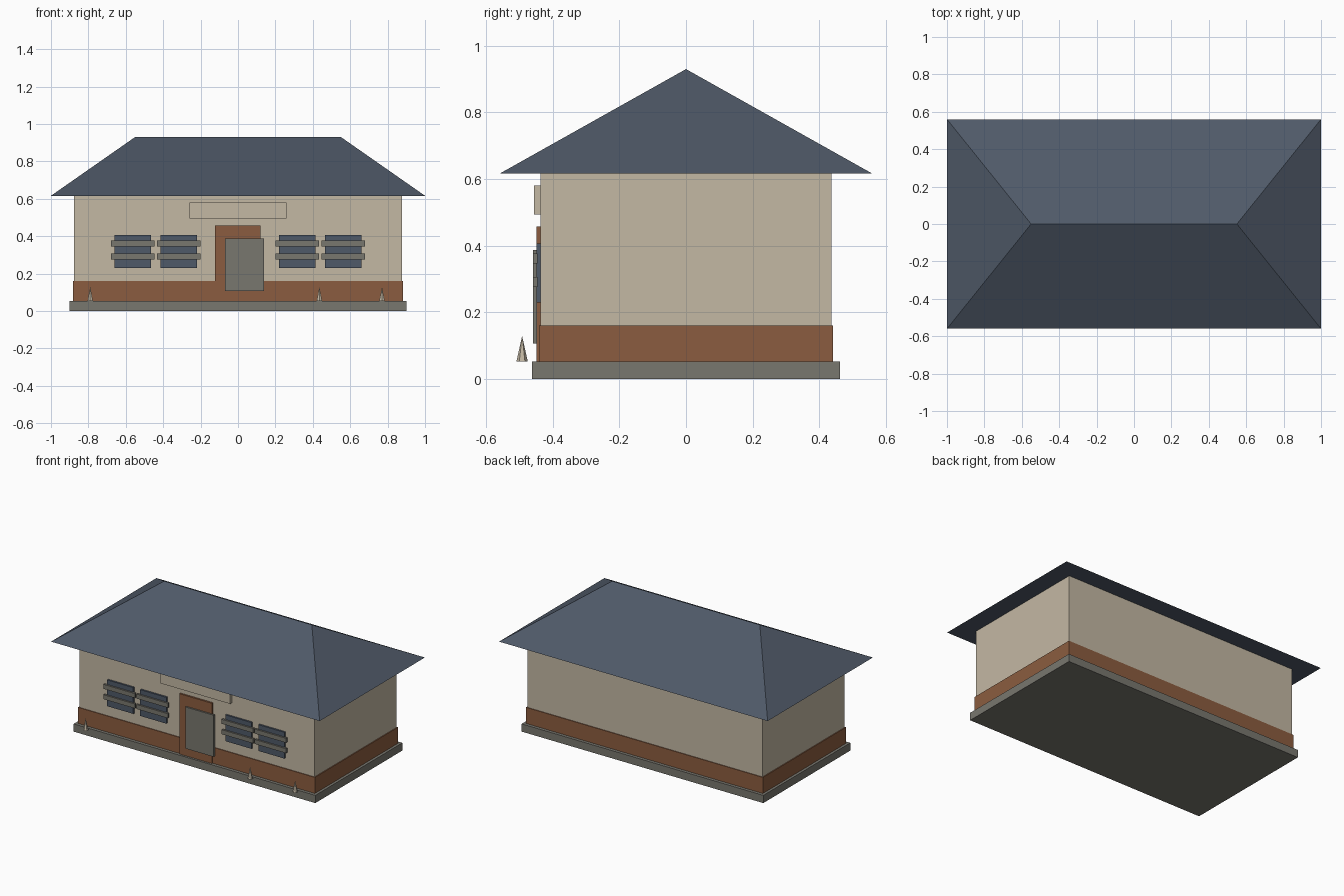
import bpy, bmesh, math

if "Cube" in bpy.data.objects:
    bpy.data.objects.remove(bpy.data.objects["Cube"])


def material(name, rgb):
    m = bpy.data.materials.new(name)
    m.diffuse_color = (*rgb, 1.0)
    m.use_nodes = True
    m.node_tree.nodes["Principled BSDF"].inputs["Base Color"].default_value = m.diffuse_color
    return m


CREAM = material("cream_wall", (0.55, 0.48, 0.37))
BRICK = material("brick_brown", (0.26, 0.108, 0.05))
STONE = material("stone_grey", (0.19, 0.184, 0.158))
SLATE = material("slate_blue", (0.078, 0.10, 0.138))


def finish(bm, name, mat):
    bmesh.ops.recalc_face_normals(bm, faces=bm.faces[:])
    me = bpy.data.meshes.new(name)
    bm.to_mesh(me)
    bm.free()
    me.materials.append(mat)
    ob = bpy.data.objects.new(name, me)
    bpy.context.collection.objects.link(ob)
    return ob


def box(name, mat, x, y, z):
    """Box from (min, max) ranges on each axis."""
    bm = bmesh.new()
    bmesh.ops.create_cube(bm, size=1)
    for v in bm.verts:
        v.co = [r[0] if c < 0 else r[1] for c, r in zip(v.co, (x, y, z))]
    return finish(bm, name, mat)


# Foundation, brick band and walls
box("foundation_slab", STONE, (-0.90, 0.90), (-0.463, 0.463), (0, 0.052))
box("brick_band", BRICK, (-0.882, 0.882), (-0.442, 0.442), (0.05, 0.16))
box("walls", CREAM, (-0.876, 0.876), (-0.437, 0.437), (0.05, 0.618))

# Hipped roof: box whose top is pinched into a ridge
bm = bmesh.new()
bmesh.ops.create_cube(bm, size=1)
for v in bm.verts:
    sx, sy = math.copysign(1, v.co.x), math.copysign(1, v.co.y)
    v.co = (0.55 * sx, 0, 0.93) if v.co.z > 0 else (sx, 0.56 * sy, 0.616)
bmesh.ops.remove_doubles(bm, verts=bm.verts[:], dist=0.001)
finish(bm, "hip_roof", SLATE)

# Doorway surround, open door leaf, blank board above
box("door_surround", BRICK, (-0.122, 0.12), (-0.449, -0.43), (0.052, 0.458))
box("door_leaf", STONE, (-0.07, 0.14), (-0.46, -0.447), (0.107, 0.387))
box("blank_board", CREAM, (-0.26, 0.26), (-0.456, -0.436), (0.494, 0.58))

# Windows with two boards across each
for i, cx in enumerate((-0.563, -0.317, 0.317, 0.563), 1):
    box(f"window_{i}", SLATE, (cx - 0.097, cx + 0.097), (-0.449, -0.436), (0.23, 0.407))
    for j, cz in enumerate((0.291, 0.361), 1):
        box(f"window_{i}_board_{j}", STONE, (cx - 0.117, cx + 0.117),
            (-0.46, -0.446), (cz - 0.015, cz + 0.015))

# Small pointed tufts along the front
for i, cx in enumerate((-0.79, 0.435, 0.77), 1):
    bm = bmesh.new()
    bmesh.ops.create_cone(bm, cap_ends=True, segments=6, radius1=0.017, radius2=0, depth=0.077)
    bmesh.ops.remove_doubles(bm, verts=bm.verts[:], dist=0.0001)
    bmesh.ops.translate(bm, verts=bm.verts[:], vec=(cx, -0.492, 0.0905))
    finish(bm, f"tuft_{i}", CREAM)
